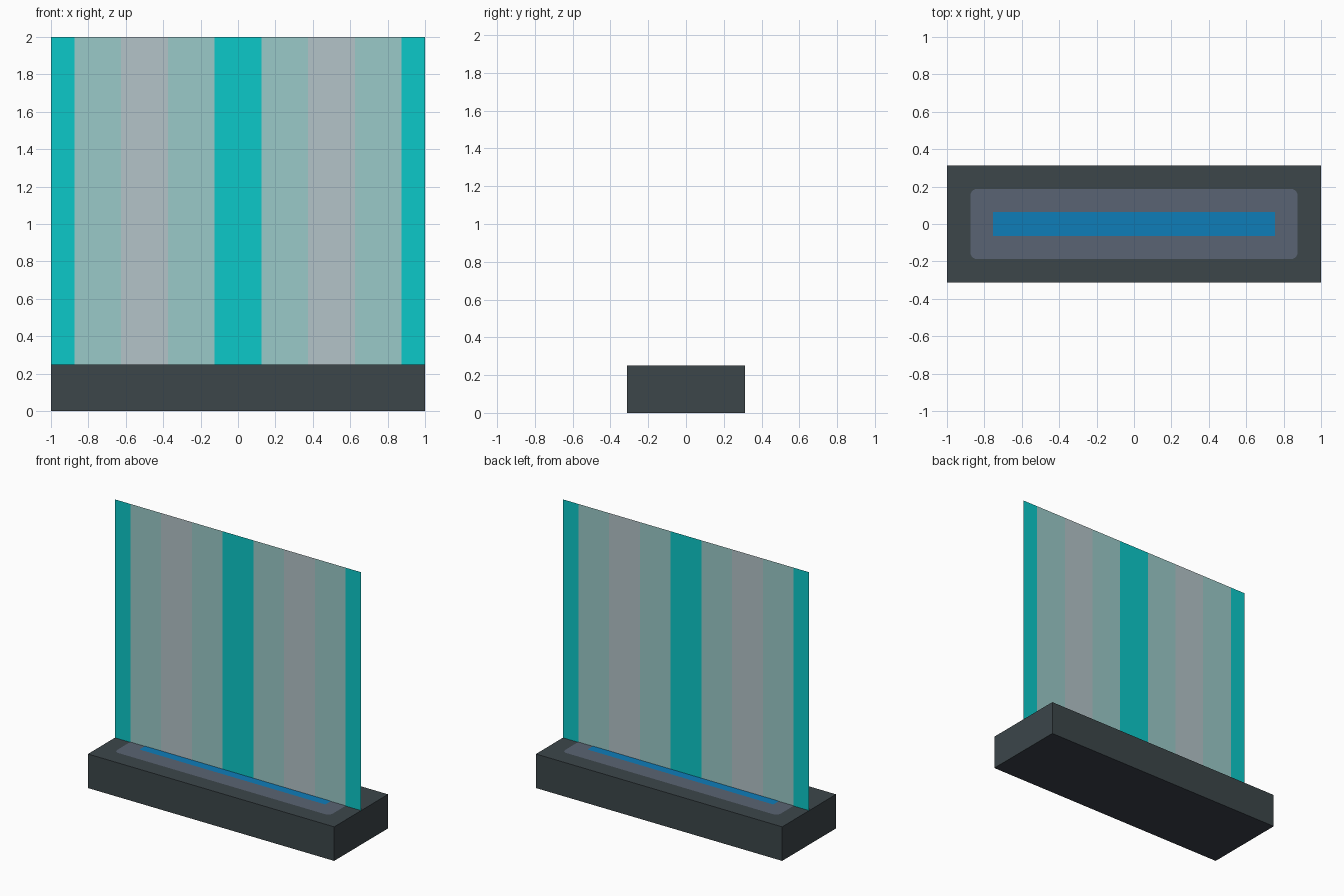
import bpy, bmesh, math

if "Cube" in bpy.data.objects:
    bpy.data.objects.remove(bpy.data.objects["Cube"])


def material(name, hex_rgb):
    def linear(c):
        c /= 255
        return c / 12.92 if c <= 0.04045 else ((c + 0.055) / 1.055) ** 2.4
    m = bpy.data.materials.new(name)
    m.diffuse_color = [linear(int(hex_rgb[i:i + 2], 16)) for i in (0, 2, 4)] + [1]
    m.use_nodes = True
    m.node_tree.nodes["Principled BSDF"].inputs["Base Color"].default_value = m.diffuse_color
    return m


CHARCOAL = material("charcoal", "3C464A")
UNDERSIDE = material("dark_slate", "3A3F4A")
SLATE = material("slate_grey", "5A6473")
BLUE = material("blue", "0F7DB9")
TEAL = material("bright_teal", "0CC8C8")
PALE = material("pale_teal", "9ACAC8")
GREY = material("pale_grey", "B4C3C8")


def make_object(name, bm, mats):
    mesh = bpy.data.meshes.new(name)
    bm.normal_update()
    bm.to_mesh(mesh)
    bm.free()
    for m in mats:
        mesh.materials.append(m)
    obj = bpy.data.objects.new(name, mesh)
    bpy.context.collection.objects.link(obj)
    return obj


def plate(name, hx, hy, z, mat, radius=0.0, steps=5):
    """Flat face with optionally rounded corners."""
    bm = bmesh.new()
    verts = []
    for i, (sx, sy) in enumerate(((1, 1), (-1, 1), (-1, -1), (1, -1))):
        for k in range(steps + 1 if radius else 1):
            a = math.pi / 2 * (i + k / steps)
            verts.append(bm.verts.new((sx * (hx - radius) + radius * math.cos(a),
                                       sy * (hy - radius) + radius * math.sin(a), z)))
    bm.faces.new(verts)
    return make_object(name, bm, [mat])


# Base block, with a slightly bluer underside
bm = bmesh.new()
bmesh.ops.create_cube(bm, size=1)
for v in bm.verts:
    v.co = (v.co.x * 2, v.co.y * 0.625, (v.co.z + 0.5) * 0.25)
bm.normal_update()
for f in bm.faces:
    f.material_index = 1 if f.normal.z < -0.5 else 0
make_object("base", bm, [CHARCOAL, UNDERSIDE])

# Emitter panel and glowing slot on top of the base
plate("emitter_panel", 0.875, 0.1875, 0.252, SLATE, radius=0.035)
plate("emitter_slot", 0.755, 0.065, 0.254, BLUE)

# Upright thin sheet, divided into vertical colour bands
edges = [-1] + [-0.875 + 0.25 * i for i in range(8)] + [1]
bm = bmesh.new()
columns = [[bm.verts.new((x, 0, z)) for z in (0.25, 2)] for x in edges]
for i, (a, b) in enumerate(zip(columns, columns[1:])):
    f = bm.faces.new((a[0], b[0], b[1], a[1]))
    f.material_index = (0, 1, 2, 1)[i % 4]
make_object("light_sheet", bm, [TEAL, PALE, GREY])
